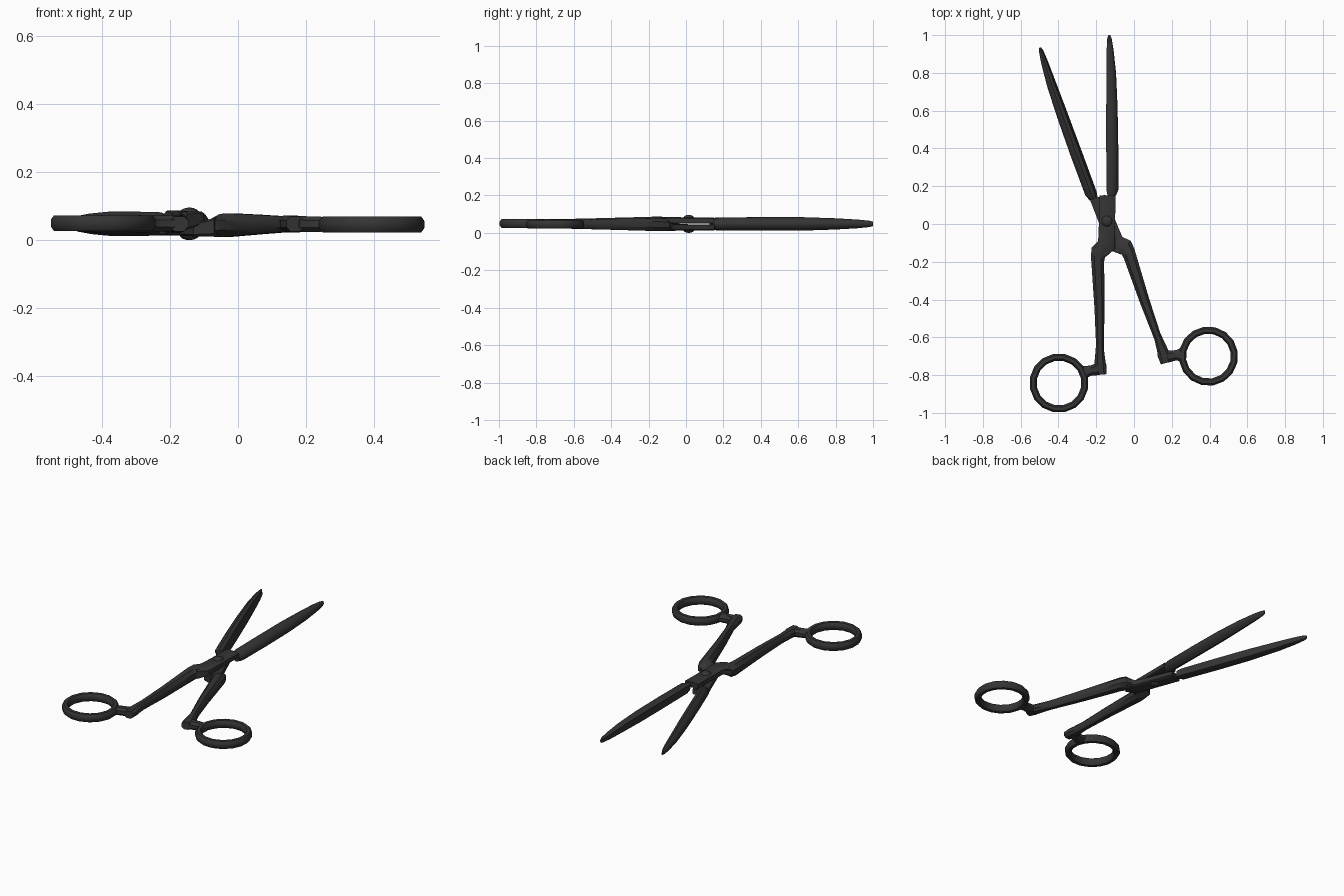
import bpy, bmesh, math
from math import radians, cos, sin, tau
from mathutils import Matrix, Vector

if "Cube" in bpy.data.objects:
    bpy.data.objects.remove(bpy.data.objects["Cube"])

MID = 0.048
PIVOT = Vector((-0.143, 0.015, MID))

steel = bpy.data.materials.new("dark_steel")
steel.diffuse_color = (0.035, 0.035, 0.035, 1)
steel.use_nodes = True
steel.node_tree.nodes["Principled BSDF"].inputs["Base Color"].default_value = steel.diffuse_color

# cross-sections: u runs left to right, v runs bottom to top
OCT = [(0, .28), (.25, 0), (.75, 0), (1, .28), (1, .72), (.75, 1), (.25, 1), (0, .72)]
BOX = [(.06, 0), (.94, 0), (1, .1), (1, .85), (.92, 1), (.08, 1), (0, .85), (0, .1)]
EDGE = [(.2, .12), (.5, 0), (.8, .14), (1, .4), (1, .6), (.8, .88), (.4, 1), (0, .88)]


def finish(name, bm):
    bmesh.ops.recalc_face_normals(bm, faces=bm.faces)
    me = bpy.data.meshes.new(name)
    bm.to_mesh(me)
    bm.free()
    me.polygons.foreach_set("use_smooth", [True] * len(me.polygons))
    me.set_sharp_from_angle(angle=radians(40))
    me.materials.append(steel)
    ob = bpy.data.objects.new(name, me)
    bpy.context.collection.objects.link(ob)
    return ob


def loft(name, stations, profile, closed=False):
    """stations: (left x, left y, right x, right y, z low, z high)"""
    bm = bmesh.new()
    rings = []
    for lx, ly, rx, ry, z0, z1 in stations:
        rings.append([bm.verts.new((lx + (rx - lx) * u, ly + (ry - ly) * u, z0 + (z1 - z0) * v))
                      for u, v in profile])
    n = len(profile)
    pairs = list(zip(rings, rings[1:])) + ([(rings[-1], rings[0])] if closed else [])
    for a, b in pairs:
        for i in range(n):
            j = (i + 1) % n
            bm.faces.new((a[i], a[j], b[j], b[i]))
    if not closed:
        bm.faces.new(rings[0])
        bm.faces.new(rings[-1])
    return finish(name, bm)


# blade: one flat slanted inner face, rounded outer side
blade = loft("blade", [(l, y, r, y, MID - h, MID + h) for y, l, r, h in [
    (1.0, -.136, -.126, .012), (.98, -.142, -.118, .017), (.92, -.145, -.108, .023),
    (.80, -.146, -.095, .030), (.62, -.147, -.087, .036), (.40, -.147, -.083, .036),
    (.18, -.146, -.083, .034), (.15, -.140, -.096, .026)]], EDGE)

# flat half-thickness plate where the two halves cross
plate = loft("crossing_plate", [
    (-.183, .15, -.098, .15, .05, .082), (-.186, .0, -.100, .0, .05, .083),
    (-.190, -.09, -.101, -.132, .047, .085), (-.214, -.125, -.15, -.175, .03, .085)], BOX)

# handle shank with a wide shoulder and a small foot
shank = loft("shank", [
    (-.193, -.095, -.115, -.14, .045, .084), (-.224, -.125, -.153, -.172, .02, .087),
    (-.228, -.17, -.158, -.20, .017, .086), (-.209, -.45, -.156, -.45, .021, .079),
    (-.201, -.64, -.160, -.66, .025, .074), (-.208, -.72, -.150, -.735, .024, .073),
    (-.212, -.765, -.145, -.75, .024, .073), (-.200, -.80, -.146, -.795, .026, .070)], OCT)

# short neck joining shank and finger ring
neck = loft("ring_neck", [
    (-.185, -.73, -.185, -.80, .025, .073), (-.225, -.747, -.225, -.803, .026, .072),
    (-.25, -.752, -.245, -.812, .026, .072), (-.28, -.75, -.262, -.84, .030, .070)], OCT)

# finger ring
CX, CY, R0, R1, N = -.397, -.842, .119, .157, 16
ring = loft("finger_ring", [
    (CX + R0 * cos(t), CY + R0 * sin(t), CX + R1 * cos(t), CY + R1 * sin(t), .027, .073)
    for t in (tau * (i + .5) / N for i in range(N))], OCT, closed=True)

# second half: same parts flipped over and swung open about the pivot
swing = (Matrix.Translation(PIVOT) @ Matrix.Rotation(radians(20.4), 4, 'Z')
         @ Matrix.Rotation(math.pi, 4, 'Y') @ Matrix.Translation(-PIVOT))
for part in (blade, plate, shank, neck, ring):
    other = part.copy()
    other.name = "second_" + part.name
    other.matrix_world = swing
    bpy.context.collection.objects.link(other)

# pivot screw with a domed head on both faces
bm = bmesh.new()
for s in (-1, 1):
    m = Matrix.Translation(PIVOT + Vector((0, 0, s * .030))) @ Matrix.Diagonal((1, 1, .6, 1))
    bmesh.ops.create_uvsphere(bm, u_segments=16, v_segments=8, radius=.03, matrix=m)
finish("pivot_screw", bm)
